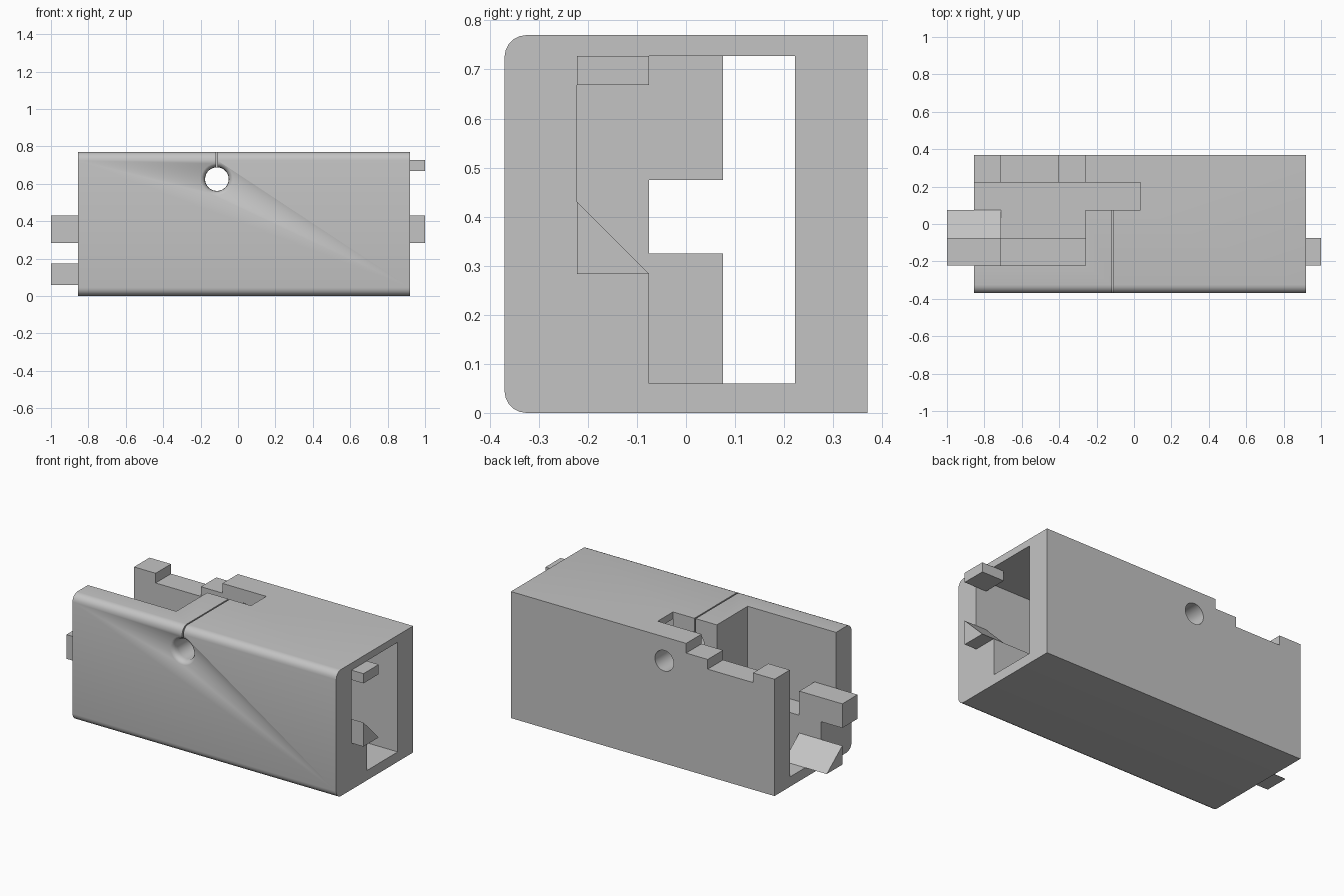
import bpy, bmesh
from math import sin, cos, pi

cube = bpy.data.objects.get("Cube")
if cube:
    bpy.data.objects.remove(cube, do_unlink=True)

grey = bpy.data.materials.new("light_grey")
grey.use_nodes = True
COLOUR = (0.55, 0.55, 0.55, 1)
grey.diffuse_color = COLOUR
for node in grey.node_tree.nodes:
    if node.type == 'BSDF_PRINCIPLED':
        node.inputs["Base Color"].default_value = COLOUR

# Shared dimensions
LEFT, RIGHT = -0.855, 0.92
DEPTH, HEIGHT = 0.37, 0.77
WALL, MID = 0.222, 0.075
FLOOR, CEILING, LEDGE = 0.06, 0.727, 0.283
BLOCK_L, BLOCK_R = -0.26, 0.035
HOLE_X, HOLE_Z = -0.113, 0.625


def loft(name, rings):
    """Closed solid through a list of matching vertex rings."""
    bm = bmesh.new()
    loops = [[bm.verts.new(p) for p in ring] for ring in rings]
    n = len(loops[0])
    for a, b in zip(loops, loops[1:]):
        for i in range(n):
            j = (i + 1) % n
            bm.faces.new((a[i], a[j], b[j], b[i]))
    bm.faces.new(loops[0])
    bm.faces.new(loops[-1])
    bmesh.ops.recalc_face_normals(bm, faces=bm.faces)
    mesh = bpy.data.meshes.new(name)
    bm.to_mesh(mesh)
    bm.free()
    mesh.materials.append(grey)
    ob = bpy.data.objects.new(name, mesh)
    bpy.context.collection.objects.link(ob)
    return ob


def prism(name, x0, x1, profile):
    """Extrude a (y, z) profile along x."""
    return loft(name, [[(x, y, z) for y, z in profile] for x in (x0, x1)])


def box(name, x0, x1, y0, y1, z0, z1):
    return prism(name, x0, x1, [(y0, z0), (y1, z0), (y1, z1), (y0, z1)])


def select_only(ob):
    bpy.ops.object.select_all(action='DESELECT')
    ob.select_set(True)
    bpy.context.view_layer.objects.active = ob


def cut(target, cutter):
    cutter.hide_render = True
    mod = target.modifiers.new("cut", 'BOOLEAN')
    mod.operation = 'DIFFERENCE'
    mod.solver = 'EXACT'
    mod.object = cutter
    select_only(target)
    bpy.ops.object.modifier_apply(modifier=mod.name)
    bpy.data.objects.remove(cutter, do_unlink=True)


# Housing with the two long front edges rounded
R, STEPS = 0.045, 5
lower = [(-DEPTH + R - R * sin(a), R - R * cos(a))
         for a in (i * pi / 2 / STEPS for i in range(STEPS + 1))]
upper = [(y, HEIGHT - z) for y, z in reversed(lower)]
housing = prism("housing", LEFT, RIGHT,
                lower + upper + [(DEPTH, HEIGHT), (DEPTH, 0)])


def cavity(top):
    """Channel section with a ledge along the front wall."""
    return [(-WALL, LEDGE), (-WALL, top), (WALL, top), (WALL, FLOOR),
            (-MID, FLOOR), (-MID, LEDGE)]


# Open-topped left bay and roofed right bay
cut(housing, prism("left_bay", -1.1, BLOCK_L, cavity(0.9)))
cut(housing, prism("right_bay", BLOCK_R, 1.1, cavity(CEILING)))

# Passage beside the centre block, with its window, and the slot above it
cut(housing, prism("passage", -0.35, 0.1, [
    (WALL, FLOOR), (WALL, CEILING), (MID, CEILING), (MID, 0.475),
    (-MID, 0.475), (-MID, 0.325), (MID, 0.325), (MID, FLOOR)]))
cut(housing, box("top_slot", -0.35, BLOCK_R, MID, WALL, 0.5, 0.9))

# Stepped top of the rear wall
cut(housing, box("rear_step", -1, BLOCK_L, 0.15, 0.5, 0.711, 0.9))
cut(housing, box("rear_notch", -0.71, -0.405, 0.15, 0.5, 0.652, 0.9))

# Thin slit from the hole to the top
cut(housing, box("slit", HOLE_X - 0.004, HOLE_X + 0.004, -0.5, MID + 0.01,
                 HOLE_Z, 0.9))

# Cross hole with a rounded front mouth
SIDES = 32
mouth = [(-0.40, 0.085), (-0.37, 0.085), (-0.362, 0.073),
         (-0.348, 0.065), (-0.33, 0.063), (0.5, 0.063)]
cut(housing, loft("cross_hole", [
    [(HOLE_X + r * cos(2 * pi * i / SIDES), y,
      HOLE_Z + r * sin(2 * pi * i / SIDES)) for i in range(SIDES)]
    for y, r in mouth]))

select_only(housing)
bpy.ops.object.shade_smooth_by_angle(angle=0.6)

# Left end: square peg on the ledge, wedge on the floor
box("left_peg", -1, -0.71, -WALL, -MID, LEDGE, 0.43)
prism("left_wedge", -1, -0.71, [(-MID, FLOOR), (MID, FLOOR), (-MID, 0.175)])

# Right end: flat tab under the roof, wedge on the ledge
box("right_tab", 0.85, 1, -WALL, -MID, 0.668, CEILING)
prism("right_wedge", 0.85, 1, [(-WALL, LEDGE), (-MID, LEDGE), (-WALL, 0.43)])
